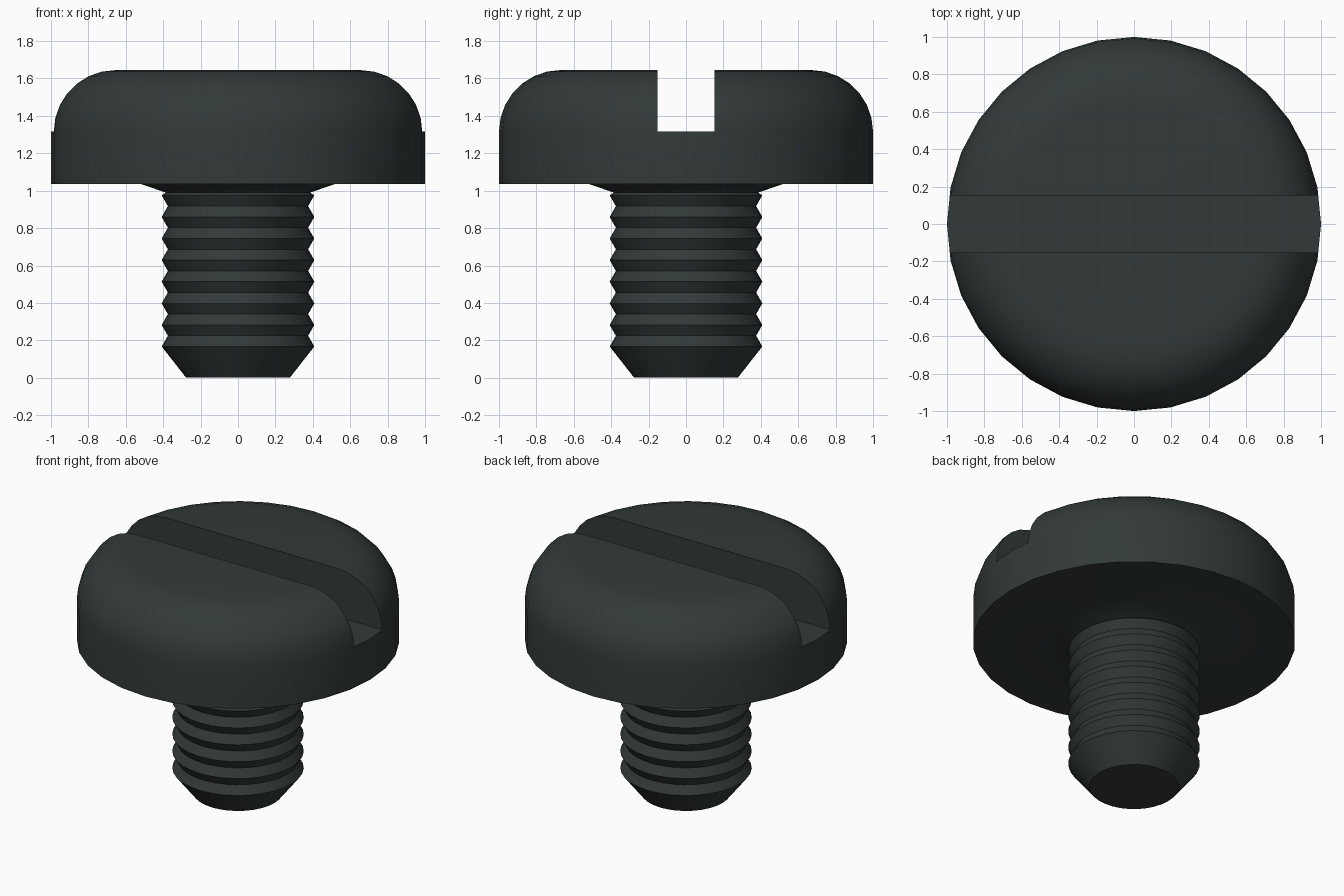
import bpy, bmesh, math

if "Cube" in bpy.data.objects:
    bpy.data.objects.remove(bpy.data.objects["Cube"])

SIDES = 32

# Side profile (radius, height) from tip to crown
profile = [(0, 0), (0.277, 0)]
# stacked thread ridges
for i in range(8):
    z = 0.167 + i * 0.1155
    profile.append((0.408, z))
    if i < 7:
        profile.append((0.375, z + 0.0577))
# flared neck and flat underside of the head
profile += [(0.385, 0.99), (0.52, 1.036), (1.0, 1.036)]
# straight rim, then rounded shoulder
STEPS = 7
for i in range(STEPS + 1):
    a = math.pi / 2 * i / STEPS
    profile.append((0.67 + 0.33 * math.cos(a), 1.315 + 0.33 * math.sin(a)))
profile.append((0, 1.645))

# Screw body: lathe the profile
bm = bmesh.new()
rings = []
for r, z in profile:
    if r == 0:
        rings.append([bm.verts.new((0, 0, z))])
    else:
        rings.append([bm.verts.new((r * math.cos(2 * math.pi * k / SIDES),
                                    r * math.sin(2 * math.pi * k / SIDES), z))
                      for k in range(SIDES)])
bm.faces.new(list(reversed(rings[1])))
bm.faces.new(rings[-2])
for lo, hi in zip(rings[1:-2], rings[2:-1]):
    for k in range(SIDES):
        n = (k + 1) % SIDES
        bm.faces.new((lo[k], lo[n], hi[n], hi[k]))
for ring in (rings[0], rings[-1]):
    bm.verts.remove(ring[0])
bmesh.ops.recalc_face_normals(bm, faces=bm.faces)
mesh = bpy.data.meshes.new("screw")
bm.to_mesh(mesh)
bm.free()
screw = bpy.data.objects.new("screw", mesh)
bpy.context.collection.objects.link(screw)

mat = bpy.data.materials.new("dark grey green")
mat.diffuse_color = (0.032, 0.042, 0.041, 1)
mat.use_nodes = True
mat.node_tree.nodes["Principled BSDF"].inputs["Base Color"].default_value = mat.diffuse_color
mesh.materials.append(mat)

# Driver slot along x, cut through the head
bpy.ops.mesh.primitive_cube_add(size=1, location=(0, 0, 1.316 + 0.5))
cutter = bpy.context.object
cutter.name = "slot_cutter"
cutter.scale = (3, 0.305, 1)
cutter.hide_render = True
cutter.data.materials.append(mat)

bpy.ops.object.select_all(action='DESELECT')
bpy.context.view_layer.objects.active = screw
screw.select_set(True)
cut = screw.modifiers.new("slot", 'BOOLEAN')
cut.operation = 'DIFFERENCE'
cut.solver = 'EXACT'
cut.object = cutter
bpy.ops.object.modifier_apply(modifier=cut.name)
bpy.data.objects.remove(cutter, do_unlink=True)

bpy.ops.object.shade_smooth_by_angle(angle=math.radians(30))
